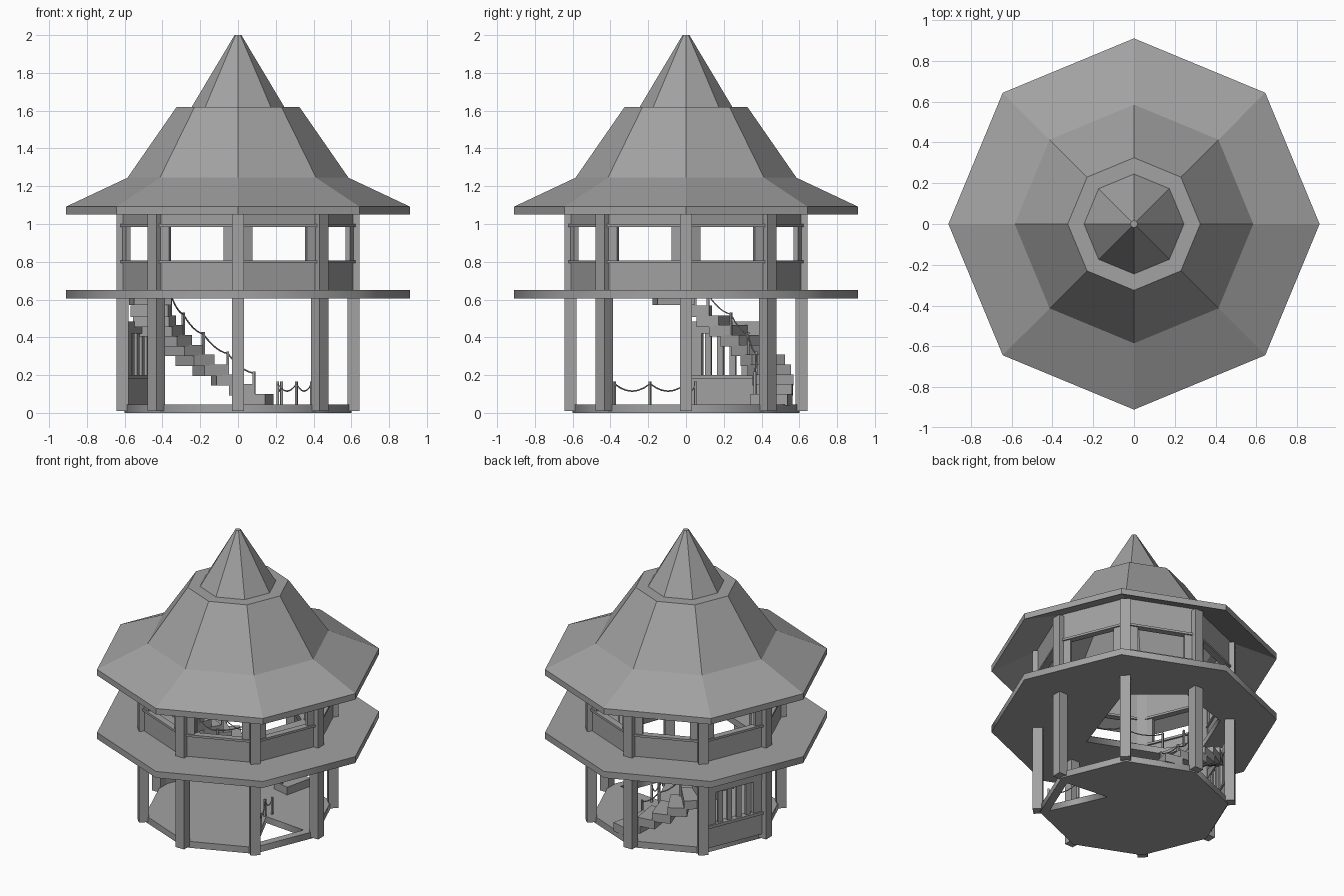
import bpy, math
from math import cos, sin, radians
from mathutils import Matrix, Vector

cube = bpy.data.objects.get("Cube")
if cube:
    bpy.data.objects.remove(cube, do_unlink=True)

grey = bpy.data.materials.new("plain_grey")
grey.use_nodes = True
grey.diffuse_color = (0.36, 0.36, 0.36, 1)
grey.node_tree.nodes["Principled BSDF"].inputs["Base Color"].default_value = (0.36, 0.36, 0.36, 1)


def make(name, verts, faces):
    mesh = bpy.data.meshes.new(name)
    mesh.from_pydata(verts, [], faces)
    mesh.materials.append(grey)
    obj = bpy.data.objects.new(name, mesh)
    bpy.context.collection.objects.link(obj)
    return obj


def polar(r, deg, z=0.0):
    return Vector((r * cos(radians(deg)), r * sin(radians(deg)), z))


def box(name, angle, radius, depth, across, z0, z1, shift=0.0):
    """Box at a polar position, turned to face outward."""
    turn = Matrix.Rotation(radians(angle), 3, 'Z')
    verts = [turn @ Vector((radius + x * depth / 2, shift + y * across / 2, z))
             for z in (z0, z1) for x, y in ((-1, -1), (1, -1), (1, 1), (-1, 1))]
    faces = [(3, 2, 1, 0), (4, 5, 6, 7)] + [(i, (i + 1) % 4, (i + 1) % 4 + 4, i + 4) for i in range(4)]
    return make(name, verts, faces)


def lathe(name, profile, sides=8):
    """Closed profile of (radius, height) turned into an eight-sided shell."""
    n = len(profile)
    verts = [polar(r, 360 * s / sides, z) for s in range(sides) for r, z in profile]
    faces = []
    for s in range(sides):
        a, b = s * n, (s + 1) % sides * n
        faces += [(a + i, b + i, b + (i + 1) % n, a + (i + 1) % n) for i in range(n)]
    return make(name, verts, faces)


def curve_mesh(name, splines, cyclic, z=0.0, **settings):
    """Curve turned into a mesh object."""
    curve = bpy.data.curves.new(name + "_path", 'CURVE')
    for key, value in settings.items():
        setattr(curve, key, value)
    for pts in splines:
        sp = curve.splines.new('POLY')
        sp.points.add(len(pts) - 1)
        sp.use_cyclic_u = cyclic
        for p, co in zip(sp.points, pts):
            p.co = (co[0], co[1], co[2] if len(co) > 2 else 0, 1)
    temp = bpy.data.objects.new(name + "_path", curve)
    bpy.context.collection.objects.link(temp)
    bpy.context.view_layer.update()
    mesh = bpy.data.meshes.new_from_object(temp.evaluated_get(bpy.context.evaluated_depsgraph_get()))
    bpy.data.objects.remove(temp, do_unlink=True)
    mesh.materials.clear()
    mesh.materials.append(grey)
    obj = bpy.data.objects.new(name, mesh)
    obj.location.z = z
    bpy.context.collection.objects.link(obj)
    return obj


def slab(name, radius, z0, z1, hole):
    """Octagonal deck with an opening."""
    outline = [polar(radius, 45 * i) for i in range(8)]
    return curve_mesh(name, [outline, hole], True, (z0 + z1) / 2,
                      dimensions='2D', fill_mode='BOTH', extrude=(z1 - z0) / 2)


def rope_rail(name, feet, height, sag):
    """Thin stakes joined by a sagging rope."""
    rope = []
    for i, foot in enumerate(feet):
        x, y, z = foot
        ang = math.degrees(math.atan2(y, x))
        box(name + "_stake", ang, math.hypot(x, y), 0.012, 0.012, z, z + height)
        if i:
            a, b = Vector(feet[i - 1]), Vector(foot)
            for k in range(1, 7):
                t = k / 6
                p = a.lerp(b, t)
                rope.append((p.x, p.y, p.z + height - 0.01 - sag * 4 * t * (1 - t)))
        else:
            rope.append((x, y, z + height - 0.01))
    curve_mesh(name + "_rope", [rope], False, dimensions='3D', bevel_depth=0.004, bevel_resolution=0)


# Ground floor and upper deck, each with an opening
slab("ground_floor", 0.6, 0.0, 0.045, [(0.39, -0.37), (0.53, -0.03), (0.22, 0.0)])
slab("upper_deck", 0.91, 0.605, 0.65,
     [(0.1, -0.35), (0.31, 0.26), (0.0, 0.52), (-0.38, 0.4), (-0.52, 0.05), (-0.38, -0.15)])

# Corner posts
for i in range(8):
    box("corner_post", 45 * i, 0.612, 0.065, 0.065, 0.01, 1.17)

# Upper storey walls with window openings
APOTHEM = 0.565
for i in range(8):
    a = 45 * i + 22.5
    box("parapet_panel", a, APOTHEM, 0.02, 0.44, 0.65, 0.8)
    box("window_sill", a, APOTHEM, 0.045, 0.43, 0.793, 0.808)
    box("window_header", a, APOTHEM, 0.02, 0.44, 0.995, 1.19)
    box("header_trim", a, APOTHEM, 0.045, 0.43, 0.985, 1.0)
    for side in (-1, 1):
        box("window_jamb", a, APOTHEM, 0.025, 0.05, 0.8, 0.99, side * 0.18)

# Slatted wall beside the staircase
WALL = 157.5
box("slat_wall_base", WALL, APOTHEM, 0.025, 0.43, 0.04, 0.19)
box("slat_wall_sill", WALL, APOTHEM, 0.045, 0.42, 0.18, 0.2)
box("slat_wall_top", WALL, APOTHEM, 0.03, 0.43, 0.42, 0.485)
for side in (-1, 1):
    box("slat_wall_side", WALL, APOTHEM, 0.025, 0.06, 0.19, 0.42, side * 0.17)
for k in range(4):
    box("wall_slat", WALL, APOTHEM, 0.015, 0.035, 0.2, 0.42, -0.105 + 0.07 * k)

# Curved staircase and landing
STEPS = 10
inner_feet = []
for k in range(STEPS):
    ang = 77 + 10.6 * k
    top = 0.1 + 0.052 * k
    box("stair_step", ang, 0.465, 0.2, 0.125, top - 0.06, top)
    if k % 2 == 0 or k == STEPS - 1:
        inner_feet.append(tuple(polar(0.375, ang, top)))
box("stair_landing", 188, 0.47, 0.2, 0.2, 0.57, 0.605)

# Rope railings at the stairs and both floor openings
rope_rail("stair_rail", inner_feet, 0.12, 0.02)
rope_rail("floor_rail", [(0.39, -0.38, 0.045), (0.31, -0.19, 0.045), (0.21, 0.0, 0.045),
                         (0.23, 0.05, 0.045)], 0.12, 0.04)
rope_rail("deck_rail", [(-0.38, -0.17, 0.65), (-0.13, -0.27, 0.65), (0.1, -0.37, 0.65),
                        (0.21, -0.04, 0.65), (0.33, 0.27, 0.65)], 0.12, 0.03)

# Two-stage roof shell and spire
lathe("roof", [(0.91, 1.05), (0.91, 1.092), (0.585, 1.245), (0.325, 1.62), (0.2, 1.62),
               (0.2, 1.59), (0.3, 1.59), (0.555, 1.215)])
lathe("spire", [(0.245, 1.62), (0.018, 2.0), (0.0005, 2.0), (0.0005, 1.62)])
